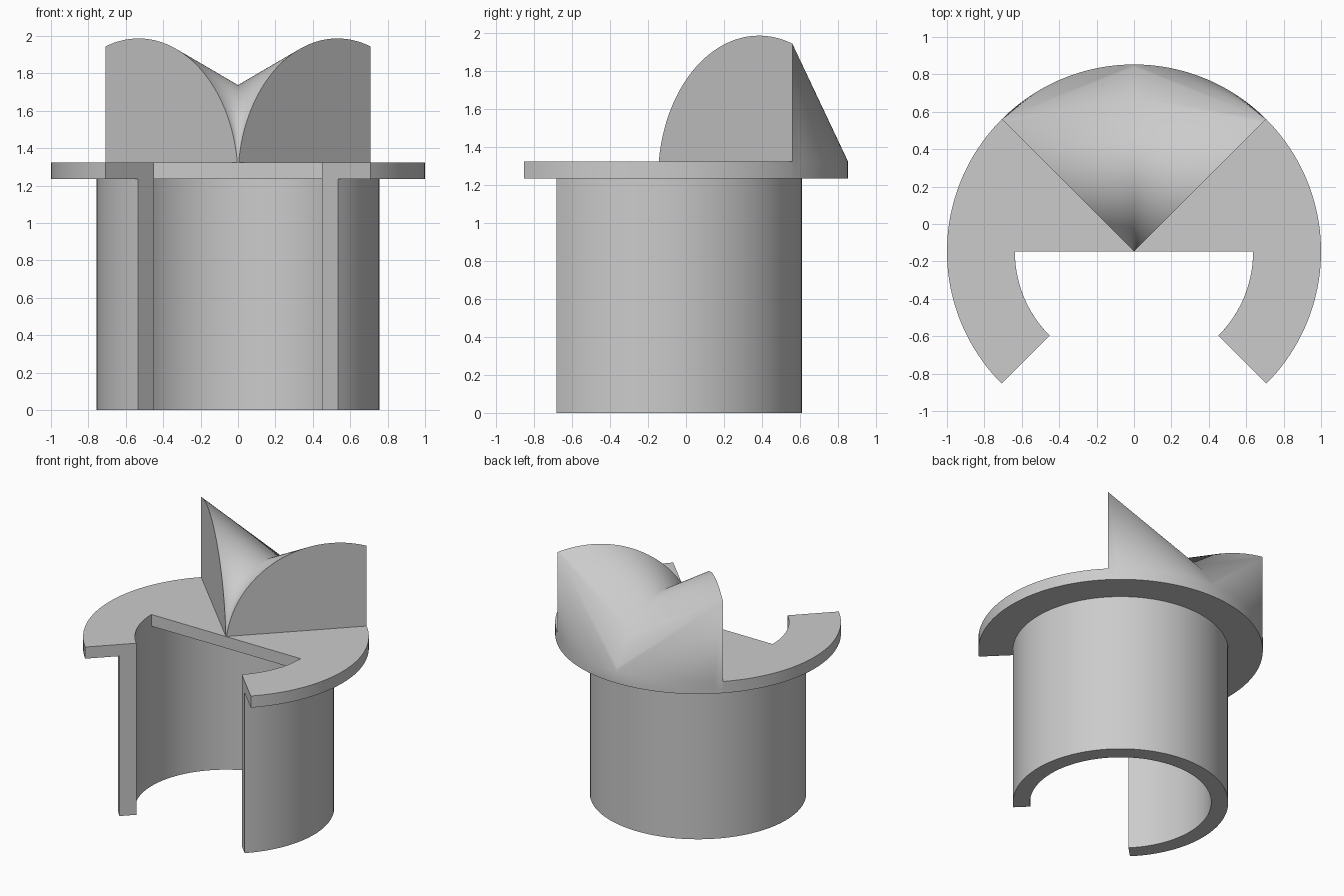
import bpy, bmesh
from math import sin, cos, radians, sqrt

cube = bpy.data.objects.get("Cube")
if cube:
    bpy.data.objects.remove(cube)

CY = -0.147                     # axis of the tube and flange
TUBE_R, BORE_R, FLANGE_R = 0.757, 0.637, 1.0
Z_SEAT, Z_TOP = 1.235, 1.325    # underside and top of the flange
CAM_R = 0.752                   # radius of the curved tooth profile

grey = bpy.data.materials.new("plain grey")
grey.use_nodes = True
grey.diffuse_color = (0.6, 0.6, 0.6, 1)
grey.node_tree.nodes["Principled BSDF"].inputs["Base Color"].default_value = (0.6, 0.6, 0.6, 1)


def arc(radius, start, end, steps):
    """Points on a circle about the tube axis, angles in degrees."""
    angles = [radians(start + (end - start) * i / steps) for i in range(steps + 1)]
    return [(radius * cos(a), CY + radius * sin(a)) for a in angles]


def finish(name, bm, mirrored=False):
    bmesh.ops.recalc_face_normals(bm, faces=bm.faces)
    mesh = bpy.data.meshes.new(name)
    bm.to_mesh(mesh)
    bm.free()
    mesh.materials.append(grey)
    obj = bpy.data.objects.new(name, mesh)
    bpy.context.collection.objects.link(obj)
    if mirrored:
        mod = obj.modifiers.new("mirror", 'MIRROR')
        mod.merge_threshold = 0.0005
    bpy.ops.object.select_all(action='DESELECT')
    obj.select_set(True)
    bpy.context.view_layer.objects.active = obj
    bpy.ops.object.shade_smooth_by_angle(angle=radians(30))
    return obj


def extrude_outline(name, outline, z0, z1, mirrored=False):
    bm = bmesh.new()
    face = bm.faces.new([bm.verts.new((x, y, z0)) for x, y in outline])
    top = bmesh.ops.extrude_face_region(bm, geom=[face], use_keep_orig=True)
    verts = [g for g in top["geom"] if isinstance(g, bmesh.types.BMVert)]
    bmesh.ops.translate(bm, verts=verts, vec=(0, 0, z1 - z0))
    return finish(name, bm, mirrored)


# Tube with an open front quarter
extrude_outline("tube", arc(TUBE_R, -45, 225, 96) + arc(BORE_R, 225, -45, 96), 0, Z_SEAT)

# Flange wings either side of the tooth sector
extrude_outline("flange_wings",
                arc(FLANGE_R, -45, 45, 40) + [(0, CY)] + arc(BORE_R, 0, -45, 24),
                Z_SEAT, Z_TOP, mirrored=True)

# Twin tooth: hull of a round upright profile and the rear flange sector
bm = bmesh.new()
STEPS = 64
for i in range(STEPS + 1):
    r = (i / STEPS) ** 2
    x, y = arc(r, 45, 135, 1)[0]
    bm.verts.new((x, y, Z_SEAT + sqrt(max(0, CAM_R ** 2 - (r - CAM_R) ** 2))))
for x, y in arc(FLANGE_R, 45, 135, 48):
    bm.verts.new((x, y, Z_SEAT))
    bm.verts.new((x, y, Z_TOP))
hull = bmesh.ops.convex_hull(bm, input=bm.verts)
loose = [v for v in bm.verts if not v.link_faces]
bmesh.ops.delete(bm, geom=loose, context='VERTS')
# Keep the half beside its own profile; the mirror forms the valley
bmesh.ops.bisect_plane(bm, geom=bm.verts[:] + bm.edges[:] + bm.faces[:], dist=0.00001,
                       plane_co=(0, 0, 0), plane_no=(-1, 0, 0), clear_outer=True)
bmesh.ops.dissolve_limit(bm, angle_limit=radians(0.1), verts=bm.verts, edges=bm.edges)
finish("twin_tooth", bm, mirrored=True)
